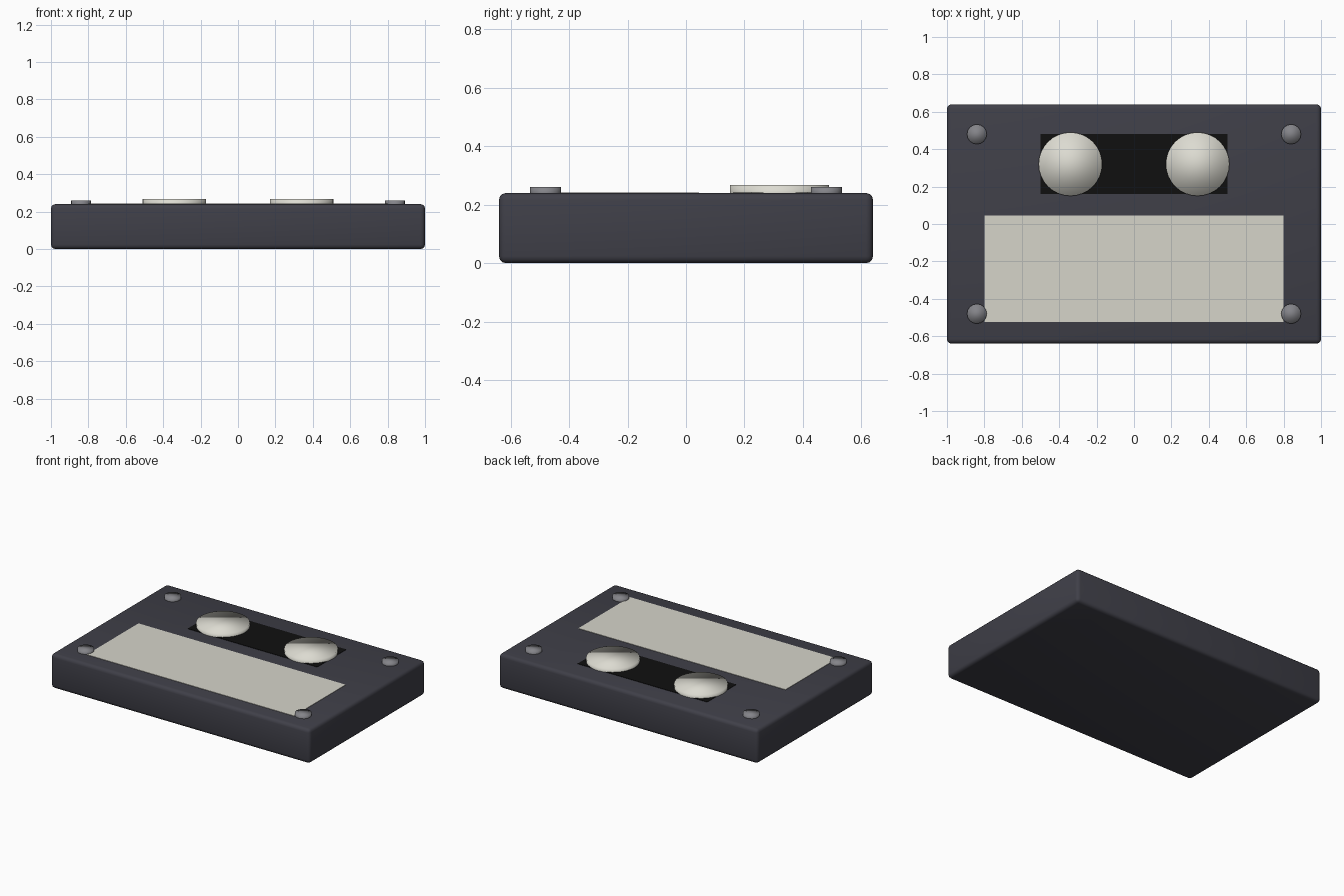
import bpy, bmesh

if "Cube" in bpy.data.objects:
    bpy.data.objects.remove(bpy.data.objects["Cube"])

def material(name, rgb):
    m = bpy.data.materials.new(name)
    m.diffuse_color = (*rgb, 1)
    m.use_nodes = True
    m.node_tree.nodes["Principled BSDF"].inputs["Base Color"].default_value = m.diffuse_color
    return m

SHELL = material("dark slate", (0.05, 0.05, 0.065))
PAPER = material("cream paper", (0.67, 0.66, 0.59))
BLACK = material("window black", (0.005, 0.005, 0.005))
WHITE = material("off white", (0.72, 0.71, 0.64))
METAL = material("grey metal", (0.23, 0.23, 0.25))

def finish(name, bm, mat, smooth):
    me = bpy.data.meshes.new(name)
    bm.to_mesh(me)
    bm.free()
    me.materials.append(mat)
    for p in me.polygons:
        p.use_smooth = smooth
    ob = bpy.data.objects.new(name, me)
    bpy.context.collection.objects.link(ob)
    return ob

def box(name, centre, size, mat, smooth=False):
    bm = bmesh.new()
    bmesh.ops.create_cube(bm, size=1)
    for v in bm.verts:
        v.co = [c + s * k for c, s, k in zip(centre, size, v.co)]
    return finish(name, bm, mat, smooth)

def disc(name, x, y, z0, z1, r, sides, mat):
    bm = bmesh.new()
    bmesh.ops.create_cone(bm, cap_ends=True, segments=sides,
                          radius1=r, radius2=r, depth=z1 - z0)
    bmesh.ops.translate(bm, verts=bm.verts, vec=(x, y, (z0 + z1) / 2))
    return finish(name, bm, mat, True)

# Rounded cassette shell
shell = box("shell", (0, 0, 0.12), (2, 1.28, 0.24), SHELL, True)
bev = shell.modifiers.new("rounded edges", 'BEVEL')
bev.width = 0.024
bev.segments = 3

# Paper label and tape window, thin plates on the top
box("label", (0, -0.24, 0.24), (1.6, 0.57, 0.005), PAPER)
box("window", (0, 0.32, 0.24), (1.0, 0.32, 0.005), BLACK)

# Two reels and four corner screws, softly shaded
for sx, side in ((-1, "left"), (1, "right")):
    disc("reel_" + side, sx * 0.34, 0.32, 0.21, 0.268, 0.17, 32, WHITE)
    for sy, end in ((-1, "front"), (1, "back")):
        disc(f"screw_{end}_{side}", sx * 0.84, sy * 0.48, 0.22, 0.26, 0.053, 16, METAL)
